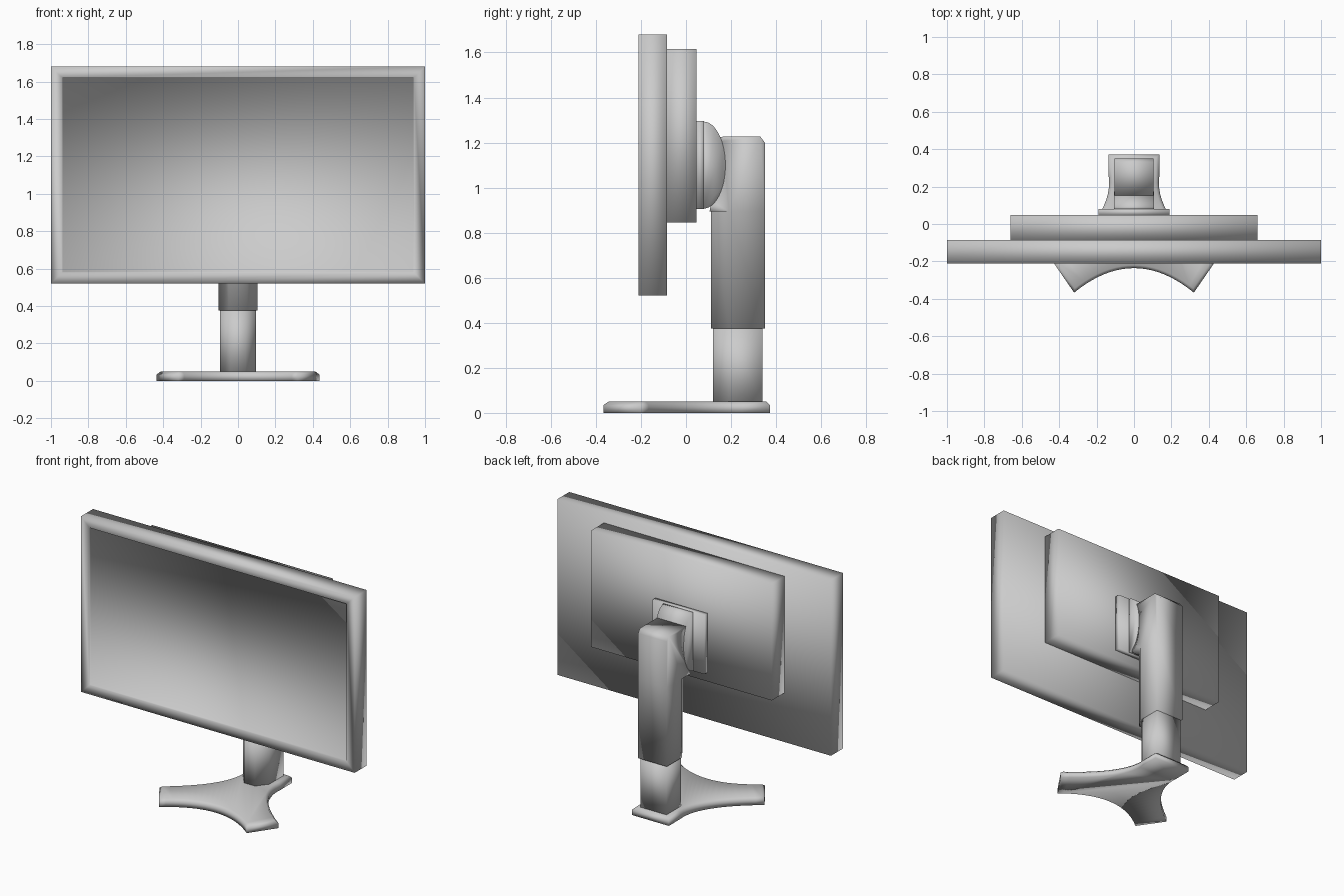
import bpy, bmesh, math
from mathutils import Vector

if "Cube" in bpy.data.objects:
    bpy.data.objects.remove(bpy.data.objects["Cube"])


def finish(name, bm):
    bmesh.ops.recalc_face_normals(bm, faces=bm.faces[:])
    for f in bm.faces:
        f.smooth = True
    me = bpy.data.meshes.new(name)
    bm.to_mesh(me)
    bm.free()
    ob = bpy.data.objects.new(name, me)
    bpy.context.collection.objects.link(ob)
    return ob


def box_bm(x, y, z):
    bm = bmesh.new()
    bmesh.ops.create_cube(bm, size=1)
    for v in bm.verts:
        v.co = [a + (c + 0.5) * (b - a) for c, (a, b) in zip(v.co, (x, y, z))]
    return bm


def add_prism(bm, points, direction):
    face = bm.faces.new([bm.verts.new(p) for p in points])
    ext = bmesh.ops.extrude_face_region(bm, geom=[face], use_keep_orig=True)
    moved = [g for g in ext['geom'] if isinstance(g, bmesh.types.BMVert)]
    bmesh.ops.translate(bm, verts=moved, vec=direction)
    return bm


def side_prism(bm, yz, half):
    return add_prism(bm, [(-half, y, z) for y, z in yz], (2 * half, 0, 0))


def post_section(half, front, back, z):
    # Square back, chamfered front
    right = [(half, back, z), (half, 0.19, z), (half - 0.055, front, z)]
    return right + [(-x, y, z) for x, y, z in reversed(right)]


def bezier(a, b, c, n=14):
    a, b, c = Vector(a), Vector(b), Vector(c)
    return [a * (1 - t) ** 2 + b * 2 * t * (1 - t) + c * t * t
            for t in (i / n for i in range(n + 1))]


# Display panel with recessed screen
bm = box_bm((-1, 1), (-0.21, -0.085), (0.52, 1.68))
bm.normal_update()
front = min(bm.faces, key=lambda f: f.calc_center_median().y)
bmesh.ops.inset_region(bm, faces=[front], thickness=0.06, use_even_offset=True)
bmesh.ops.inset_region(bm, faces=[front], thickness=0.001, depth=-0.012,
                       use_even_offset=True)
finish("display_panel", bm)

# Rear electronics housing and mounting plate
finish("rear_housing", box_bm((-0.66, 0.66), (-0.085, 0.047), (0.845, 1.615)))
finish("mount_plate", box_bm((-0.19, 0.19), (0.045, 0.08), (0.905, 1.295)))

# Rounded tilt hub
hub = [(0.078 + 0.097 * math.sin(a), 1.1 + 0.193 * math.cos(a))
       for a in (math.pi * i / 24 for i in range(25))]
finish("tilt_hub", side_prism(bmesh.new(), hub, 0.108))

# Upper arm: full-width head hollowed around the hub, on a chamfered sleeve
arc = [(0.078 + 0.092 * math.sin(a), 1.1 + 0.188 * math.cos(a))
       for a in (math.radians(48 + 112 * i / 14) for i in range(15))]
head = arc + [(0.105, 0.895), (0.19, 0.895), (0.35, 0.895),
              (0.35, 1.2), (0.33, 1.226)]
bm = side_prism(bmesh.new(), head, 0.105)
add_prism(bm, post_section(0.105, 0.11, 0.35, 0.375), (0, 0, 0.52))
inner = [f for f in bm.faces if all(abs(v.co.z - 0.895) < 1e-4 for v in f.verts)
         and max(v.co.y for v in f.verts) > 0.3]
bmesh.ops.delete(bm, geom=inner, context='FACES')
bmesh.ops.remove_doubles(bm, verts=bm.verts[:], dist=0.0005)
finish("upper_arm", bm)

# Lower post
finish("lower_post", add_prism(bmesh.new(), post_section(0.095, 0.12, 0.34, 0.04),
                               (0, 0, 0.34)))

# Two-legged base with concave edges
side = bezier((0.435, -0.2), (0.11, 0.04), (0.135, 0.25)) + [Vector((0.135, 0.372))]
arch = bezier((-0.32, -0.367), (0, -0.105), (0.32, -0.367), 20)
outline = arch + side + [Vector((-p.x, p.y)) for p in reversed(side)]
bm = add_prism(bmesh.new(), [(p.x, p.y, 0) for p in outline], (0, 0, 0.05))
rim = [e for e in bm.edges if all(v.co.z > 0.04 for v in e.verts)]
bmesh.ops.bevel(bm, geom=rim, offset=0.016, segments=1, affect='EDGES')
finish("base", bm)
